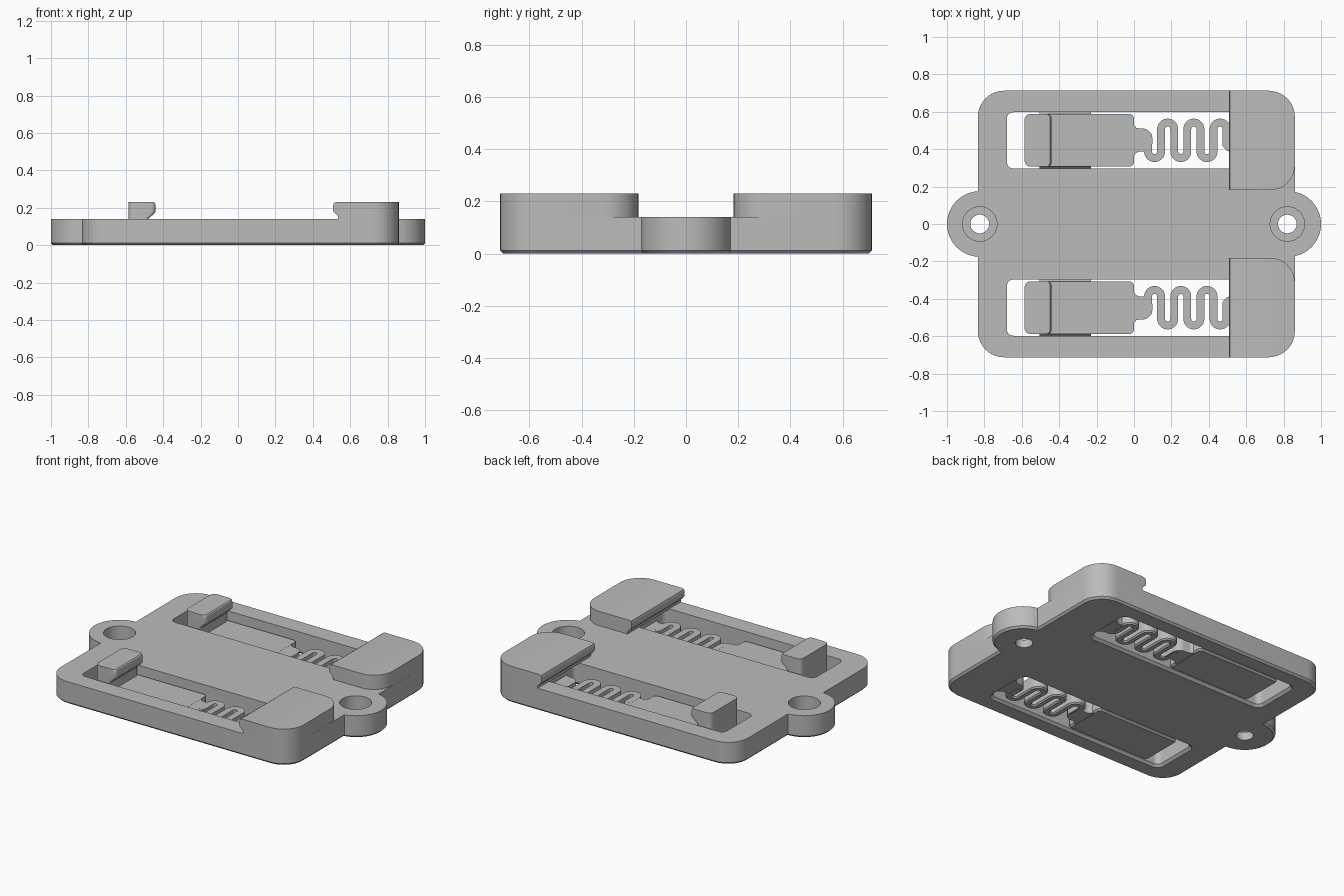
import bpy, bmesh
from math import cos, sin, pi, radians

cube = bpy.data.objects.get("Cube")
if cube:
    bpy.data.objects.remove(cube, do_unlink=True)

grey = bpy.data.materials.new("plain grey")
grey.use_nodes = True
grey.diffuse_color = (0.5, 0.5, 0.5, 1)
grey.node_tree.nodes["Principled BSDF"].inputs["Base Color"].default_value = (0.5, 0.5, 0.5, 1)


def arc(cx, cy, r, a0, a1, n=10):
    """Points on an arc, angles in degrees."""
    angles = [radians(a0 + (a1 - a0) * i / n) for i in range(n + 1)]
    return [(cx + r * cos(a), cy + r * sin(a)) for a in angles]


def rounded_rect(x0, x1, y0, y1, left=0.0, right_low=0.0, right_high=0.0):
    """Counter-clockwise rectangle; each corner has its own radius."""
    pts = []
    for x, y, sx, sy, r, a in ((x1, y1, -1, -1, right_high, 0), (x0, y1, 1, -1, left, 90),
                               (x0, y0, 1, 1, left, 180), (x1, y0, -1, 1, right_low, 270)):
        pts += arc(x + sx * r, y + sy * r, r, a, a + 90) if r else [(x, y)]
    return pts


def loft(name, layers, side=1, bevel_low=0.0, bevel_high=0.0):
    """Solid through (height, outline) layers; side=-1 mirrors it in y."""
    bm = bmesh.new()
    rings = [[bm.verts.new((x, y * side, z)) for x, y in pts] for z, pts in layers]
    n = len(rings[0])
    bottom = bm.faces.new(rings[0][::-1])
    top = bm.faces.new(rings[-1])
    for a, b in zip(rings, rings[1:]):
        for i in range(n):
            j = (i + 1) % n
            bm.faces.new((a[i], a[j], b[j], b[i]))
    bmesh.ops.recalc_face_normals(bm, faces=bm.faces)
    for face, width in ((bottom, bevel_low), (top, bevel_high)):
        if width:
            bmesh.ops.bevel(bm, geom=list(face.edges), offset=width, segments=1, affect='EDGES')
    mesh = bpy.data.meshes.new(name)
    bm.to_mesh(mesh)
    bm.free()
    mesh.materials.append(grey)
    obj = bpy.data.objects.new(name, mesh)
    bpy.context.collection.objects.link(obj)
    return obj


def activate(obj):
    bpy.ops.object.select_all(action='DESELECT')
    obj.select_set(True)
    bpy.context.view_layer.objects.active = obj


def cut(target, cutter):
    """Subtract the cutter from the target and throw it away."""
    cutter.hide_render = True
    mod = target.modifiers.new("cut", 'BOOLEAN')
    mod.operation, mod.solver, mod.object = 'DIFFERENCE', 'EXACT', cutter
    activate(target)
    bpy.ops.object.modifier_apply(modifier=mod.name)
    bpy.data.objects.remove(cutter, do_unlink=True)


def prism(name, pts, z0, z1, side=1, **bevels):
    return loft(name, [(z0, pts), (z1, pts)], side, **bevels)


HALF, TOP, PEAK = 0.7125, 0.14, 0.23   # half depth, plate top, clamp top
MID, LOW, THIN = 0.4475, 0.005, 0.085  # slot centre line, tongue bottom and top
EAR, REACH = 0.825, 0.175              # ear centre and radius
R = 0.14

# Base plate with two screw ears
outline = arc(EAR, 0, REACH, -78, 78, 28)
outline += arc(0.86 - R, HALF - R, R, 0, 90)
outline += arc(-0.835 + R, HALF - R, R, 90, 180)
outline += arc(-EAR, 0, REACH, 93, 267, 28)
outline += arc(-0.835 + R, R - HALF, R, 180, 270)
outline += arc(0.86 - R, R - HALF, R, 270, 360)
plate = prism("base_plate", outline, 0, TOP, bevel_low=0.012)

# Counterbored screw holes
for x in (EAR - 0.005, -EAR):
    cut(plate, prism("hole_cutter", arc(x, 0, 0.05, 0, 352.5, 47), -0.1, 0.3))
    cut(plate, prism("bore_cutter", arc(x, 0, 0.092, 0, 352.5, 47), 0.05, 0.3))


def spring_path():
    """Centre line of the serpentine spring, with alternating lobes."""
    pts, pitch, reach = [], 0.07, 0.06
    for i in range(6):
        x = 0.11 + i * pitch
        if i % 2 == 0:
            pts += arc(x, MID - reach, pitch / 2, 180, 360, 14)
        else:
            pts += arc(x, MID + reach, pitch / 2, 180, 0, 14)
    return [(0.075, MID + 0.03)] + pts + [(0.495, MID - 0.03)]


def ribbon(path, width):
    """Closed outline that follows a path at half the width on each side."""
    left, right = [], []
    for i, (x, y) in enumerate(path):
        ax, ay = path[max(i - 1, 0)]
        bx, by = path[min(i + 1, len(path) - 1)]
        length = ((bx - ax) ** 2 + (by - ay) ** 2) ** 0.5
        nx, ny = (ay - by) / length * width / 2, (bx - ax) / length * width / 2
        left.append((x + nx, y + ny))
        right.append((x - nx, y - ny))
    return left + right[::-1]


# Flared neck joining the spring to the tongue, offsets from the centre line
neck = [(-0.01, 0.08), (0, 0.08), (0.012, 0.067), (0.03, 0.063)]
neck += arc(0.045, 0.01, 0.053, 80, 0, 8)
neck += [(0.097, -0.06), (0.053, -0.06), (0.03, -0.06), (0.012, -0.067), (0, -0.08), (-0.01, -0.08)]
neck_start = [(x, MID + y) for x, y in neck]
neck_end = [(0.57 - x, MID - y) for x, y in neck]

for side, tag in ((1, "back"), (-1, "front")):
    # Slot through the plate, with a chamfered lower rim
    slot = rounded_rect(-0.68, 0.57, MID - 0.15, MID + 0.15, 0.035, 0.035, 0.035)
    rim = rounded_rect(-0.695, 0.585, MID - 0.165, MID + 0.165, 0.05, 0.05, 0.05)
    cut(plate, prism("slot_cutter", slot, -0.1, 0.3, side))
    cut(plate, loft("rim_cutter", [(-0.01, rim), (0, rim), (0.015, slot)], side))

    # Fixed clamp with an overhanging lip
    lip = ((TOP - 0.002, 0.535), (0.155, 0.535), (0.178, 0.512), (0.187, 0.508),
           (0.213, 0.508), (0.225, 0.513), (PEAK, 0.523))
    loft("clamp_" + tag, [(z, rounded_rect(x, 0.86, 0.182, HALF, 0, 0.13, R)) for z, x in lip], side)

    # Sliding tongue and its hook
    y0, y1 = MID - 0.14, MID + 0.14
    prism("tongue_" + tag, rounded_rect(-0.585, 0, y0, y1, 0.03, 0.025, 0.025),
          LOW, THIN, side, bevel_low=0.01)
    catch = ((THIN - 0.01, -0.48), (TOP, -0.48), (0.172, -0.446), (0.18, -0.441),
             (0.215, -0.441), (0.225, -0.444), (PEAK, -0.45))
    loft("hook_" + tag, [(z, rounded_rect(-0.585, x, y0, y1, 0.03, 0.02, 0.02))
                         for z, x in catch], side)

    # Wedge guides between the tongue and the slot walls
    guide = [(z, rounded_rect(-0.505, -0.23, MID - w, MID + w))
             for z, w in ((0.03, 0.135), (0.05, 0.152), (0.07, 0.135))]
    loft("guide_" + tag, guide, side)

    # Serpentine spring and both necks
    prism("spring_" + tag, ribbon(spring_path(), 0.042), LOW, THIN, side, bevel_low=0.008)
    prism("neck_inner_" + tag, neck_start, LOW + 0.001, THIN - 0.0005, side)
    prism("neck_outer_" + tag, neck_end, LOW + 0.001, THIN - 0.0005, side)

for obj in list(bpy.context.collection.objects):
    if obj.type == 'MESH':
        activate(obj)
        bpy.ops.object.shade_smooth_by_angle(angle=radians(30))
